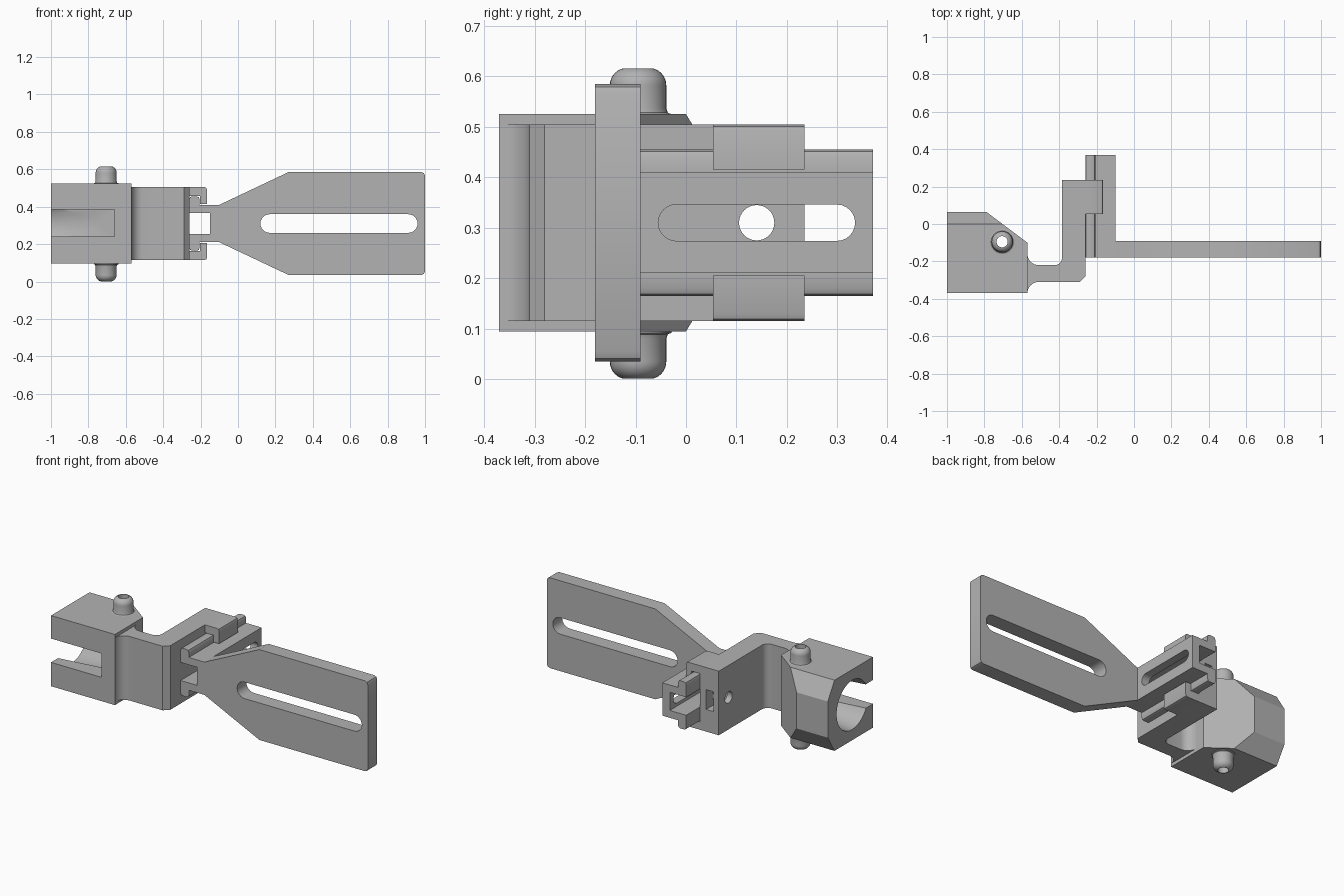
import bpy, bmesh, math
from mathutils import Vector

if "Cube" in bpy.data.objects:
    bpy.data.objects.remove(bpy.data.objects["Cube"])

MID = 0.31  # height of the horizontal symmetry plane

grey = bpy.data.materials.new("plain_grey")
grey.use_nodes = True
grey.diffuse_color = (0.45, 0.45, 0.45, 1)
grey.node_tree.nodes["Principled BSDF"].inputs["Base Color"].default_value = (0.45, 0.45, 0.45, 1)


def finish(name, bm):
    bmesh.ops.recalc_face_normals(bm, faces=bm.faces)
    mesh = bpy.data.meshes.new(name)
    bm.to_mesh(mesh)
    bm.free()
    mesh.materials.append(grey)
    obj = bpy.data.objects.new(name, mesh)
    bpy.context.collection.objects.link(obj)
    return obj


def extrude(name, pts, axis, lo, hi):
    """Extrude a flat outline along one axis; pts hold the other two coordinates in order."""
    bm = bmesh.new()
    verts = []
    for p in pts:
        co = list(p)
        co.insert("xyz".index(axis), lo)
        verts.append(bm.verts.new(co))
    face = bm.faces.new(verts)
    new = bmesh.ops.extrude_face_region(bm, geom=[face])["geom"]
    shift = Vector([hi - lo if a == axis else 0 for a in "xyz"])
    bmesh.ops.translate(bm, vec=shift, verts=[v for v in new if isinstance(v, bmesh.types.BMVert)])
    return finish(name, bm)


def arc(cx, cy, r, start, end, n=8):
    angles = [math.radians(start + (end - start) * i / n) for i in range(n + 1)]
    return [(cx + r * math.cos(a), cy + r * math.sin(a)) for a in angles]


def stadium(lo, hi, r):
    return arc(hi - r, MID, r, -90, 90, 12) + arc(lo + r, MID, r, 90, 270, 12)


def box(u0, u1, v0, v1):
    return [(u0, v0), (u1, v0), (u1, v1), (u0, v1)]


def mirrored(pts):
    """Close an upper half outline with its reflection below the middle plane."""
    return pts + [(u, 2 * MID - v) for u, v in reversed(pts)]


def lathe(name, profile, x, y):
    bm = bmesh.new()
    verts = [bm.verts.new((x + r, y, z)) for r, z in profile]
    edges = [bm.edges.new(pair) for pair in zip(verts, verts[1:])]
    bmesh.ops.spin(bm, geom=verts + edges, cent=(x, y, 0), axis=(0, 0, 1),
                   angle=math.tau, steps=32)
    bmesh.ops.remove_doubles(bm, verts=bm.verts, dist=0.0001)
    return finish(name, bm)


def cone_x(name, x0, x1, r0, r1, y):
    bm = bmesh.new()
    rings = [[bm.verts.new((x, u, v)) for u, v in arc(y, MID, r, 0, 360, 40)[:-1]]
             for x, r in ((x0, r0), (x1, r1))]
    for i in range(40):
        j = (i + 1) % 40
        bm.faces.new((rings[0][i], rings[0][j], rings[1][j], rings[1][i]))
    for ring in rings:
        bm.faces.new(ring)
    return finish(name, bm)


def cut(obj, cutter):
    mod = obj.modifiers.new("cut", "BOOLEAN")
    mod.operation = "DIFFERENCE"
    mod.solver = "EXACT"
    mod.object = cutter
    bpy.context.view_layer.objects.active = obj
    bpy.ops.object.modifier_apply(modifier=mod.name)
    bpy.data.objects.remove(cutter)


# Flat paddle with a long slot
paddle = extrude("paddle", mirrored([(-0.10, 0.41), (0.27, 0.585), (0.98, 0.585),
                                     (0.994, 0.579), (1.0, 0.565)]), "y", -0.18, -0.09)
cut(paddle, extrude("cutter", stadium(0.12, 0.96, 0.05), "y", -0.3, 0.1))

# Slider bar with side rails, rear groove and adjustment slot
slider = extrude("slider_bar", mirrored([
    (-0.10, 0.41), (-0.205, 0.41), (-0.205, 0.44), (-0.21, 0.451), (-0.22, 0.455),
    (-0.245, 0.455), (-0.256, 0.451), (-0.26, 0.44), (-0.26, 0.365), (-0.15, 0.365)]),
    "y", -0.18, 0.37)
cut(slider, extrude("cutter", stadium(-0.055, 0.335, 0.036), "x", -0.4, 0.0))

# Bent arm joining the block to the clamp
arm_outline = (arc(-0.51, -0.37, 0.06, 180, 90) + [(-0.29, -0.31), (-0.26, -0.28),
               (-0.26, 0.235), (-0.385, 0.235)]
               + arc(-0.425, -0.18, 0.04, 0, -90) + arc(-0.51, -0.16, 0.06, 270, 180))
arm = extrude("bent_arm", arm_outline, "z", 0.115, 0.505)
# Nut pocket and bolt hole
cut(arm, extrude("cutter", box(-0.35, -0.30, 0.25, 0.37), "y", 0.07, 0.3))
cut(arm, extrude("cutter", arc(0.14, MID, 0.035, 0, 360, 32)[:-1], "x", -0.5, -0.2))

# Hooked lips that hold the slider rails
lip = [(-0.26, 0.505), (-0.18, 0.505), (-0.169, 0.501), (-0.165, 0.49), (-0.165, 0.415),
       (-0.203, 0.415), (-0.203, 0.457), (-0.26, 0.457)]
extrude("upper_clamp_lip", lip, "y", 0.053, 0.235)
extrude("lower_clamp_lip", [(u, 2 * MID - v) for u, v in lip], "y", 0.053, 0.235)

# Socket block with bevelled back and slanted corner
block = extrude("socket_block", mirrored([(-0.37, 0.525), (0.0, 0.525), (0.065, 0.42)]),
                "x", -1.0, -0.57)
cut(block, extrude("cutter", [(-0.79, 0.065), (-0.57, -0.1), (-0.35, -0.265), (-0.35, 0.3),
                              (-1.1033, 0.3)], "z", -0.1, 0.8))
# Front slot and tapered bore, open on the outer end
cut(block, extrude("cutter", [(-1.1, -0.5), (-0.66, -0.5), (-0.66, -0.05), (-1.1, -0.05)],
                   "z", 0.24, 0.385))
cut(block, cone_x("cutter", -1.05, -0.67, 0.156, 0.11, -0.17))

# Rounded hollow pegs above and below the block
PEG_X, PEG_Y = -0.705, -0.095
peg = ([(0, 0.49), (0.066, 0.49), (0.066, 0.525), (0.059, 0.528), (0.056, 0.537)]
       + arc(0.021, 0.582, 0.035, 0, 90) + [(0, 0.617)])
pegs = [lathe("upper_peg", peg, PEG_X, PEG_Y),
        lathe("lower_peg", [(r, 2 * MID - z - 0.003) for r, z in peg], PEG_X, PEG_Y)]
for part in pegs + [block]:
    cut(part, extrude("cutter", arc(PEG_X, PEG_Y, 0.03, 0, 360, 32)[:-1], "z", -0.1, 0.8))

# Smooth the curved surfaces and keep the edges sharp
for obj in bpy.context.collection.objects:
    if obj.type == "MESH":
        bpy.ops.object.select_all(action="DESELECT")
        obj.select_set(True)
        bpy.context.view_layer.objects.active = obj
        bpy.ops.object.shade_smooth_by_angle(angle=math.radians(30))
